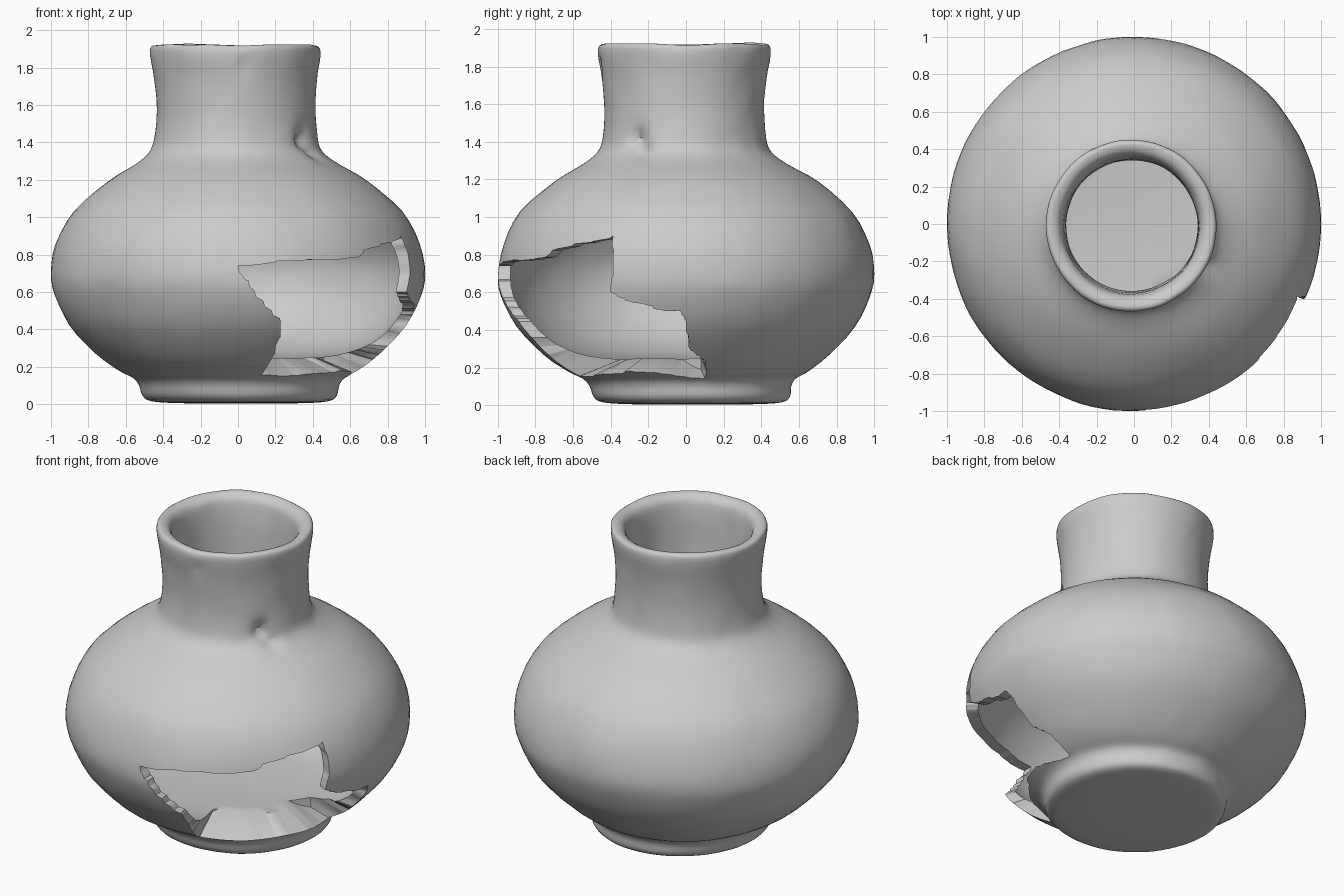
import bpy
import bmesh
import math
import random
from mathutils import Vector, noise

random.seed(4)
old = bpy.data.objects.get("Cube")
if old:
    bpy.data.objects.remove(old, do_unlink=True)

clay = bpy.data.materials.new("grey_clay")
clay.use_nodes = True
GREY = (0.6, 0.6, 0.6, 1)
clay.diffuse_color = GREY
clay.node_tree.nodes["Principled BSDF"].inputs["Base Color"].default_value = GREY

# Wall outline (radius, height): foot, belly, neck, lip
OUTER = [(0, .005), (.3, .005), (.47, .015), (.52, .045), (.535, .1), (.565, .14),
         (.64, .18), (.76, .27), (.9, .42), (.98, .58), (1, .7), (.97, .86),
         (.88, 1.03), (.7, 1.19), (.54, 1.285), (.465, 1.345), (.437, 1.42),
         (.425, 1.57), (.435, 1.73), (.457, 1.87), (.45, 1.915)]
# Inside of the wall, from lip down to floor
INNER = [(.42, 1.92), (.385, 1.9), (.365, 1.84), (.355, 1.65), (.36, 1.4), (.45, 1.27),
         (.64, 1.14), (.82, .98), (.91, .82), (.935, .68), (.9, .53), (.8, .39),
         (.66, .3), (.45, .25), (0, .23)]


def smooth_path(points, steps=3):
    """Catmull-Rom curve through the profile points."""
    p = [Vector(q) for q in points]
    p = [p[0]] + p + [p[-1]]
    path = []
    for a, b, c, d in zip(p, p[1:], p[2:], p[3:]):
        for i in range(steps):
            t = i / steps
            path.append(b + (c - a) * t / 2 + (a * 2 - b * 5 + c * 4 - d) * t * t / 2
                        + (b * 3 - a - c * 3 + d) * t ** 3 / 2)
    return path + [p[-1]]


def outer_radius(z):
    for (r0, z0), (r1, z1) in zip(OUTER, OUTER[1:]):
        if z0 <= z <= z1 and z1 > z0:
            return r0 + (r1 - r0) * (z - z0) / (z1 - z0)
    return 1


def add_object(name, bm):
    bmesh.ops.recalc_face_normals(bm, faces=bm.faces)
    mesh = bpy.data.meshes.new(name)
    bm.to_mesh(mesh)
    bm.free()
    mesh.materials.append(clay)
    obj = bpy.data.objects.new(name, mesh)
    bpy.context.collection.objects.link(obj)
    return obj


# Pot body: lathe the wall as one closed solid
bm = bmesh.new()
verts = [bm.verts.new((max(q.x, 0), 0, q.y)) for q in smooth_path(OUTER + INNER)]
edges = [bm.edges.new(pair) for pair in zip(verts, verts[1:])]
bmesh.ops.spin(bm, geom=verts + edges, cent=(0, 0, 0), axis=(0, 0, 1),
               angle=math.tau, steps=112, use_duplicate=False)
bmesh.ops.remove_doubles(bm, verts=bm.verts, dist=.0004)

# Hand-made unevenness, off-centre foot and neck, small dents (place, size, depth)
DENTS = [(Vector((.36, -.25, 1.41)), .05, .05), (Vector((.41, -.22, 1.33)), .05, .04),
         (Vector((.04, -.44, 1.81)), .03, .02), (Vector((.3, .87, .92)), .03, .02)]
for v in bm.verts:
    co = v.co.copy()
    out = Vector((co.x, co.y, 0))
    if out.length > .01:
        out.normalize()
        push = .007 * noise.noise(co * 3) + .003 * noise.noise(co * 9)
        push -= sum(depth * math.exp(-((co - c).length / size) ** 2)
                    for c, size, depth in DENTS)
        v.co += out * push
    if co.z < .25:
        v.co += Vector((.015, .035, 0)) * (1 - co.z / .25)
    if co.z > 1.2:
        v.co += Vector((-.013, -.01, 0)) * min(1, (co.z - 1.2) / .15)
    if co.z > 1.8:
        v.co.z += .014 * noise.noise(co * 4)
pot = add_object("pot_body", bm)

# Broken opening: outline as (compass angle, height) on the wall
HOLE = [(-90, .74), (-78, .765), (-64, .77), (-49, .79), (-45, .83), (-24, .9),
        (-23, .75), (-24, .6), (-17, .545), (-7, .5), (-2, .5), (0, .44), (1, .31),
        (8, .24), (10, .145), (-8, .165), (-28, .18), (-45, .165), (-62, .15), (-78, .15),
        (-75, .27), (-75, .4), (-76, .46), (-85, .61)]
ragged = []
for (a0, z0), (a1, z1) in zip(HOLE, HOLE[1:] + HOLE[:1]):
    ragged.append((a0, z0))
    for t in (.33, .67):
        ragged.append((a0 + (a1 - a0) * t + random.uniform(-.6, .6),
                       z0 + (z1 - z0) * t + random.uniform(-.008, .008)))

MIDDLE = -40
bm = bmesh.new()
rings = []
for depth in (.3, 1.5):
    ring = []
    for angle, z in ragged:
        r = depth / math.cos(math.radians(angle - MIDDLE))
        slope = .4 * max(0, min(1, (.34 - z) / .14))
        a = math.radians(angle)
        ring.append(bm.verts.new((r * math.cos(a), r * math.sin(a),
                                  z + slope * (outer_radius(z) - r))))
    rings.append(ring)
    bm.faces.new(ring)
inner, outer = rings
for i in range(len(inner)):
    bm.faces.new((inner[i - 1], inner[i], outer[i]))
    bm.faces.new((inner[i - 1], outer[i], outer[i - 1]))
cutter = add_object("opening_cutter", bm)
cutter.hide_render = True

# Cut the opening, then drop the cutter
bpy.context.view_layer.objects.active = pot
pot.select_set(True)
cut = pot.modifiers.new("opening", 'BOOLEAN')
cut.operation = 'DIFFERENCE'
cut.solver = 'EXACT'
cut.object = cutter
bpy.ops.object.modifier_apply(modifier=cut.name)
bpy.data.objects.remove(cutter, do_unlink=True)
bpy.ops.object.shade_smooth_by_angle(angle=math.radians(40))
